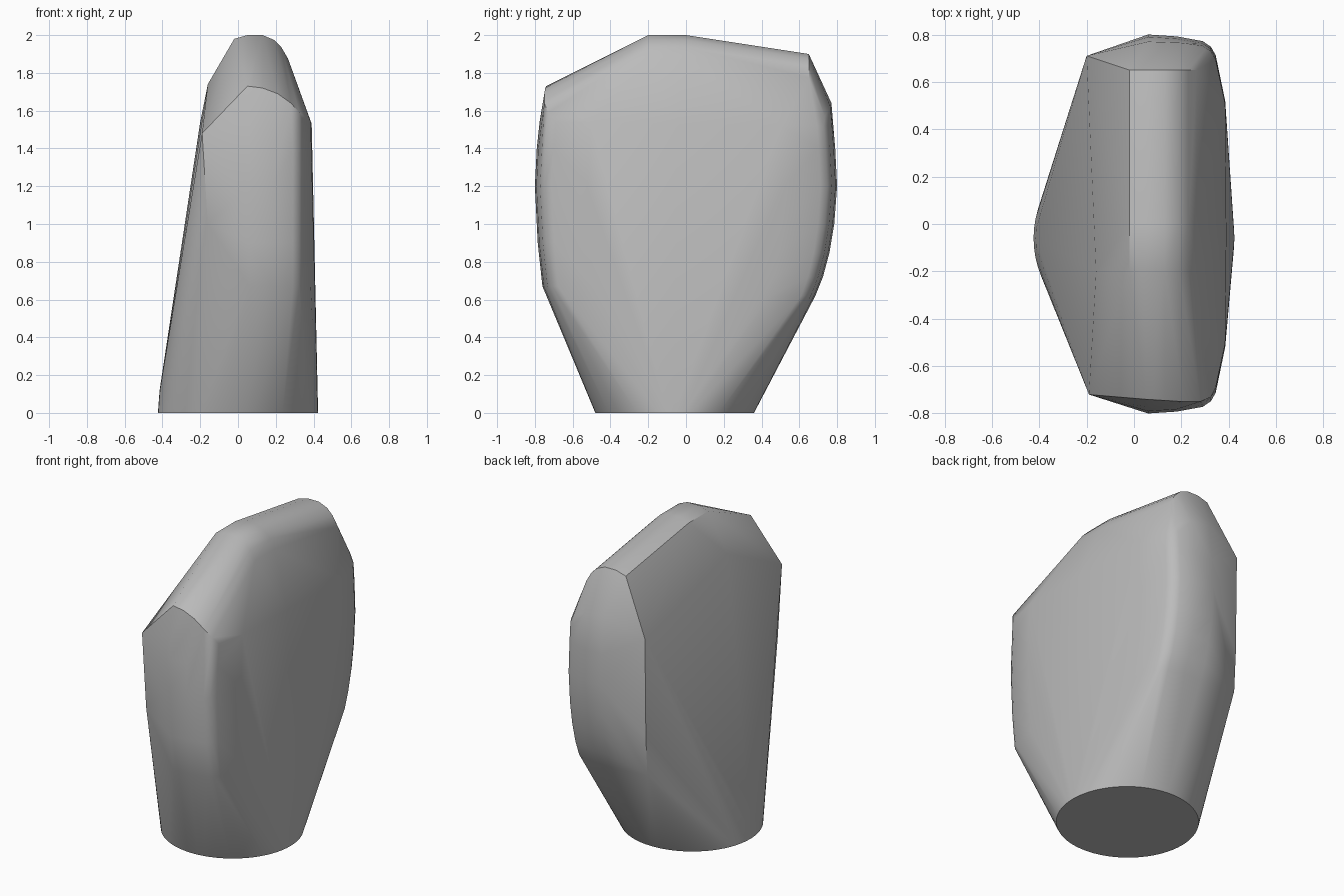
import bpy, bmesh, math

if "Cube" in bpy.data.objects:
    bpy.data.objects.remove(bpy.data.objects["Cube"])

points = []

# Round foot with a short straight skirt on the left
for i in range(64):
    a = 2 * math.pi * i / 64
    points.append((0.424 * math.cos(a), -0.06 + 0.42 * math.sin(a), 0))
    if abs(a - math.pi) < 0.6:
        points.append((0.415 * math.cos(a), -0.06 + 0.41 * math.sin(a), 0.12))

# Bulging front and back walls: height and reach in y
front = [(0.67, -0.76), (0.9, -0.785), (1.2, -0.8), (1.4, -0.79), (1.54, -0.775)]
back = [(0.62, 0.685), (0.72, 0.725), (0.85, 0.76), (1.0, 0.785), (1.2, 0.8),
        (1.4, 0.79), (1.52, 0.78)]
# Section from mid wall round to the flat right side: x and share of reach
section = [(0.06, 1), (0.18, 0.99), (0.29, 0.965), (0.325, 0.935),
           (0.345, 0.89), (0.385, 0.65)]
for z, reach in front + back:
    for x, share in section:
        points.append((x, reach * share, z))
for z, x in [(0.4, 0.412), (0.8, 0.406), (1.2, 0.399), (1.53, 0.39)]:
    points.append((x, -0.05, z))

# Sharp left corners of the front and back walls
points += [(-0.16, -0.72, 1.0), (-0.19, -0.72, 1.48),
           (-0.2, 0.71, 1.54), (-0.2, 0.70, 0.9), (-0.2, 0.685, 0.64)]
# Left shoulder
points.append((-0.16, -0.2, 1.74))

# Rounded brow at the top of the front wall
for x, y, z in [(0.05, -0.74, 1.73), (0.13, -0.745, 1.72), (0.21, -0.75, 1.69),
                (0.28, -0.75, 1.64), (0.325, -0.73, 1.59)]:
    points.append((x, y, z))

# Rounded crown running from the peak to the back
crown = [(-0.02, -0.02), (0.05, 0), (0.13, 0), (0.19, -0.025),
         (0.23, -0.065), (0.265, -0.125)]
for y, top in [(-0.2, 2.0), (0.0, 2.0), (0.65, 1.9)]:
    for x, drop in crown:
        points.append((x, y, top + drop))
# Upper edge of the back wall
points += [(0.06, 0.77, 1.64), (0.2, 0.765, 1.62), (0.3, 0.735, 1.57)]

# Body: tight convex skin around the outline points
bm = bmesh.new()
for p in points:
    bm.verts.new(p)
bmesh.ops.remove_doubles(bm, verts=bm.verts[:], dist=0.001)
bmesh.ops.convex_hull(bm, input=bm.verts[:])
bmesh.ops.delete(bm, geom=[v for v in bm.verts if not v.link_faces], context='VERTS')
bmesh.ops.dissolve_limit(bm, angle_limit=0.01, verts=bm.verts[:], edges=bm.edges[:])
bmesh.ops.recalc_face_normals(bm, faces=bm.faces[:])
mesh = bpy.data.meshes.new("body")
bm.to_mesh(mesh)
bm.free()
body = bpy.data.objects.new("body", mesh)
bpy.context.collection.objects.link(body)

# Plain grey
grey = bpy.data.materials.new("grey")
grey.diffuse_color = (0.5, 0.5, 0.5, 1)
grey.use_nodes = True
grey.node_tree.nodes["Principled BSDF"].inputs["Base Color"].default_value = grey.diffuse_color
mesh.materials.append(grey)

bpy.context.view_layer.objects.active = body
body.select_set(True)
bpy.ops.object.shade_smooth_by_angle(angle=math.radians(30))
